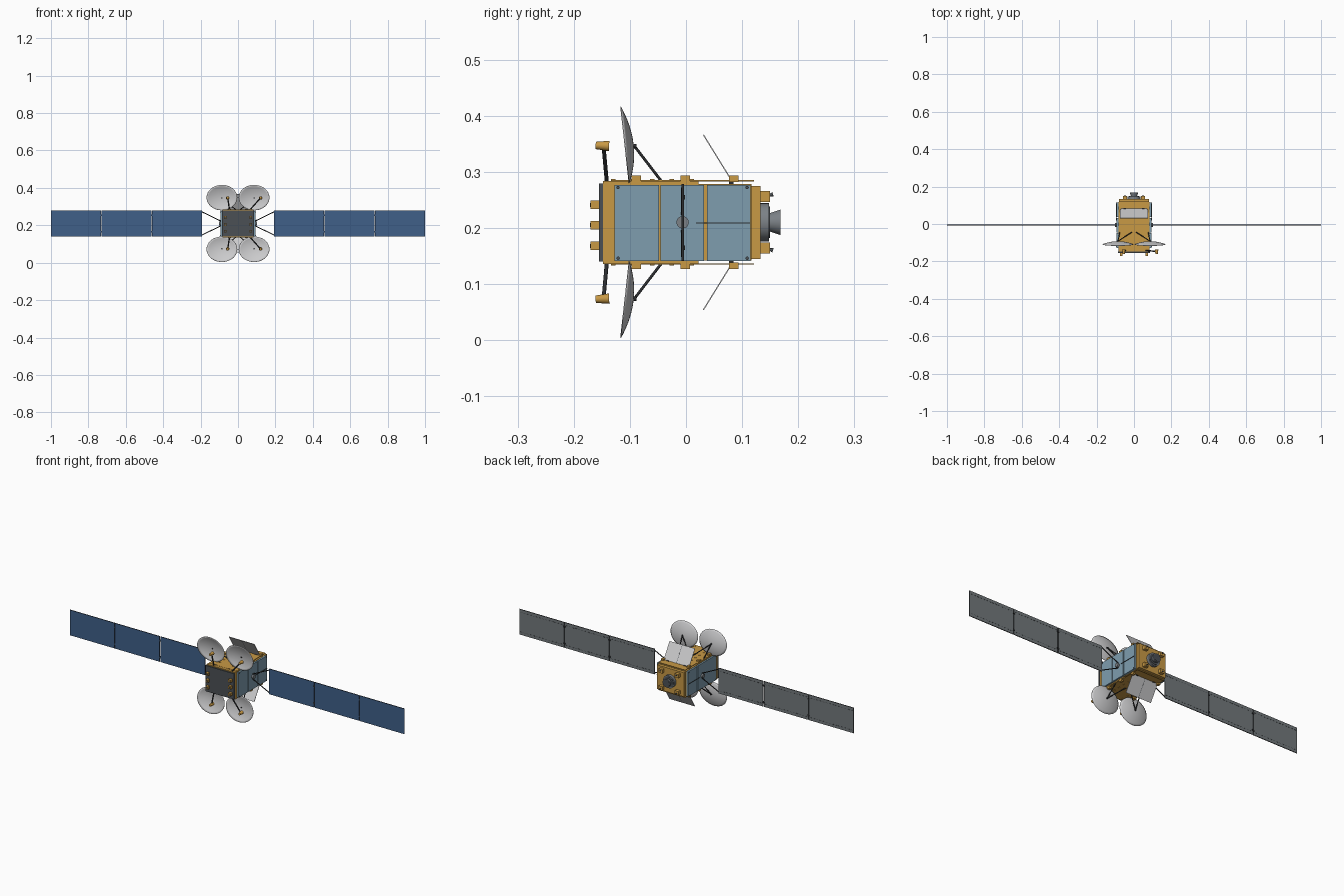
import bpy, bmesh, math
from mathutils import Vector, Matrix

cube = bpy.data.objects.get("Cube")
if cube:
    bpy.data.objects.remove(cube, do_unlink=True)

ZC = 0.21  # height of the centre line


def material(name, r, g, b):
    m = bpy.data.materials.new(name)
    m.use_nodes = True
    m.diffuse_color = (r, g, b, 1)
    m.node_tree.nodes["Principled BSDF"].inputs["Base Color"].default_value = (r, g, b, 1)
    return m


GOLD = material("gold_foil", 0.58, 0.32, 0.06)
BLUE = material("solar_blue", 0.05, 0.115, 0.25)
RADIATOR = material("radiator_blue", 0.21, 0.34, 0.43)
GREY = material("panel_grey", 0.17, 0.19, 0.2)
WHITE = material("light_grey", 0.6, 0.6, 0.61)
DARK = material("dark_grey", 0.07, 0.08, 0.09)
BLACK = material("strut_black", 0.025, 0.027, 0.03)
METAL = material("engine_metal", 0.2, 0.22, 0.24)


def finish(name, bm, mats, smooth=False):
    bmesh.ops.recalc_face_normals(bm, faces=bm.faces)
    me = bpy.data.meshes.new(name)
    bm.to_mesh(me)
    bm.free()
    for m in mats:
        me.materials.append(m)
    if smooth:
        me.shade_smooth()
        me.set_sharp_from_angle(angle=math.radians(35))
    ob = bpy.data.objects.new(name, me)
    bpy.context.collection.objects.link(ob)
    return ob


def add_box(bm, centre, size, rot=None):
    mat = Matrix.Translation(centre) @ (rot or Matrix()) @ Matrix.Diagonal((*size, 1))
    return bmesh.ops.create_cube(bm, size=1, matrix=mat)


def box(name, centre, size, mat, rot=None):
    bm = bmesh.new()
    add_box(bm, centre, size, rot)
    return finish(name, bm, [mat])


def span(name, lo, hi, mat):
    lo, hi = Vector(lo), Vector(hi)
    return box(name, (lo + hi) / 2, hi - lo, mat)


def rod(name, a, b, r1, mat, r2=None, segs=12):
    # round bar or cone between two points
    a, b = Vector(a), Vector(b)
    d = b - a
    rot = d.to_track_quat('Z', 'Y').to_matrix().to_4x4()
    bm = bmesh.new()
    bmesh.ops.create_cone(bm, cap_ends=True, segments=segs, radius1=r1,
                          radius2=r1 if r2 is None else r2, depth=d.length,
                          matrix=Matrix.Translation((a + b) / 2) @ rot)
    return finish(name, bm, [mat], True)


# Body: wide front section, slimmer rear section and end frame
span("body_front", (-0.084, -0.148, 0.136), (0.084, 0.022, 0.284), GOLD)
span("body_rear", (-0.084, 0.022, 0.142), (0.084, 0.117, 0.278), GOLD)
span("rear_frame", (-0.08, 0.115, 0.145), (0.08, 0.133, 0.275), GOLD)
span("front_plate", (-0.086, -0.155, 0.14), (0.086, -0.148, 0.279), DARK)

# Front horns in two columns of three
for x in (-0.068, 0.068):
    for z in (0.168, 0.205, 0.241):
        box("front_horn", (x, -0.162, z), (0.015, 0.016, 0.015), GOLD)
        box("horn_mouth", (x, -0.1702, z), (0.007, 0.001, 0.007), DARK)

# Side radiators, seams, bolts, and wings
for s in (-1, 1):
    for y0, y1 in ((-0.127, -0.048), (-0.045, 0.032), (0.037, 0.115)):
        bm = bmesh.new()
        add_box(bm, (s * 0.088, (y0 + y1) / 2, ZC - 0.001), (0.01, y1 - y0, 0.135))
        finish("side_radiator", bm, [RADIATOR])
    box("side_rail", (s * 0.094, 0.066, ZC - 0.001), (0.003, 0.096, 0.002), BLACK)
    for y in (-0.121, 0.109):
        for z in (0.146, 0.272):
            rod("side_bolt", (s * 0.09, y, z), (s * 0.096, y, z), 0.003, DARK)
    rod("wing_hub", (s * 0.09, -0.006, ZC), (s * 0.102, -0.006, ZC), 0.011, METAL, segs=20)

    # Yoke arms
    for t in (-1, 1):
        rod("wing_yoke", (s * 0.092, -0.006, ZC + t * 0.013),
            (s * 0.193, -0.006, ZC + t * 0.062), 0.0025, BLACK)

    # Three solar panels: blue front, grey back, dark rim
    for i in range(3):
        x0 = 0.192 + i * 0.2705
        width = 0.267
        xc = s * (x0 + width / 2)
        bm = bmesh.new()
        add_box(bm, (xc, -0.006, ZC), (width, 0.004, 0.137))
        bm.normal_update()
        for f in bm.faces:
            f.material_index = 0 if f.normal.y < -0.5 else 1 if f.normal.y > 0.5 else 2
        finish("solar_panel", bm, [BLUE, GREY, BLACK])

        # Dashes along the back, near the upper and lower edges
        bm = bmesh.new()
        for k in range(14):
            for t in (-1, 1):
                add_box(bm, (xc + (k - 6.5) * 0.0185, -0.0038, ZC + t * 0.053),
                        (0.011, 0.001, 0.0022))
        finish("panel_back_dashes", bm, [DARK])
        if i:
            for t in (-1, 1):
                box("panel_hinge", (s * (x0 - 0.002), -0.005, ZC + t * 0.045),
                    (0.012, 0.006, 0.008), BLACK)


def dish(name, cx, t):
    # shallow oval bowl opening forward, its outer edge leaning forward
    bm = bmesh.new()
    rings, segs = 8, 40
    loops = []
    for i in range(1, rings + 1):
        r = i / rings
        loop = []
        for k in range(segs):
            a = math.tau * k / segs
            u, v = r * math.cos(a), r * math.sin(a)
            loop.append(bm.verts.new((cx + 0.082 * u, -0.094 - 0.015 * r * r - 0.0075 * v,
                                      ZC + t * (0.138 + 0.068 * v))))
        loops.append(loop)
    tip = bm.verts.new((cx, -0.094, ZC + t * 0.138))
    for k in range(segs):
        n = (k + 1) % segs
        bm.faces.new((tip, loops[0][k], loops[0][n]))
        for a, b in zip(loops, loops[1:]):
            bm.faces.new((a[k], b[k], b[n], a[n]))
    ob = finish(name, bm, [WHITE], True)
    mod = ob.modifiers.new("thickness", 'SOLIDIFY')
    mod.thickness = 0.0015
    mod.offset = 0


# Upper (t = 1) and lower (t = -1) equipment
for t in (-1, 1):
    deck = ZC + t * 0.0735
    box("deck_sheet", (0, -0.006, deck + t * 0.0005), (0.16, 0.255, 0.002), GOLD)
    for s in (-1, 1):
        cx = s * 0.086
        dish("dish_reflector", cx, t)
        mount = (cx, -0.092, ZC + t * 0.136)
        for x in (0.012, 0.076):
            rod("dish_strut", mount, (s * x, -0.044, deck), 0.0025, BLACK)
        rod("dish_mount", (cx, -0.096, mount[2]), (cx, -0.088, mount[2]), 0.004, BLACK)
        for y in (-0.089, -0.001, 0.085):
            box("deck_box", (s * 0.076, y, deck + t * 0.004), (0.014, 0.017, 0.011), GOLD)
        for k in range(5):
            box("deck_lug", (s * 0.04, -0.13 + k * 0.035, deck + t * 0.001),
                (0.006, 0.008, 0.005), GOLD)

    # Feed arms and horns in front of the dishes
    for foot, x in ((-0.045, -0.055), (0.062, 0.121)):
        z = ZC + t * 0.137
        rod("feed_arm", (foot, -0.141, deck - t * 0.003), (x, -0.147, z), 0.0035, BLACK)
        rod("feed_horn", (x, -0.161, z), (x, -0.137, z - t * 0.001), 0.0065, GOLD, 0.0092, 20)

    # Slanted flat plate in two leaves with a dark seam
    low = Vector((0, 0.081, ZC + t * 0.075))
    high = Vector((0, 0.031, ZC + t * 0.156))
    d = high - low
    rot = Matrix.Rotation(math.atan2(d.z, d.y), 4, 'X')
    mid = (low + high) / 2
    for s in (-1, 1):
        box("slanted_plate", mid + Vector((s * 0.0385, 0, 0)), (0.075, d.length, 0.002), WHITE, rot)
    box("plate_seam", mid, (0.003, d.length, 0.0015), DARK, rot)
    for s in (-1, 1):
        box("plate_hinge", (s * 0.05, 0.081, ZC + t * 0.072), (0.012, 0.008, 0.01), BLACK)

    # Rear corner blocks with small thrusters
    for s in (-1, 1):
        box("rear_block", (s * 0.048, 0.141, ZC + t * 0.046), (0.022, 0.018, 0.02), GOLD)
        rod("small_thruster", (s * 0.048, 0.148, ZC + t * 0.048),
            (s * 0.048, 0.155, ZC + t * 0.05), 0.002, DARK, 0.004)

# Main engine: drum, ring and flared nozzle
rod("engine_drum", (0, 0.13, ZC), (0, 0.148, ZC), 0.034, METAL, segs=40)
rod("engine_ring", (0, 0.147, ZC), (0, 0.1495, ZC), 0.028, DARK, segs=40)
rod("engine_nozzle", (0, 0.148, ZC), (0, 0.168, ZC), 0.016, METAL, 0.0225, 32)
rod("nozzle_mouth", (0, 0.1675, ZC), (0, 0.1685, ZC), 0.0195, DARK, segs=32)
